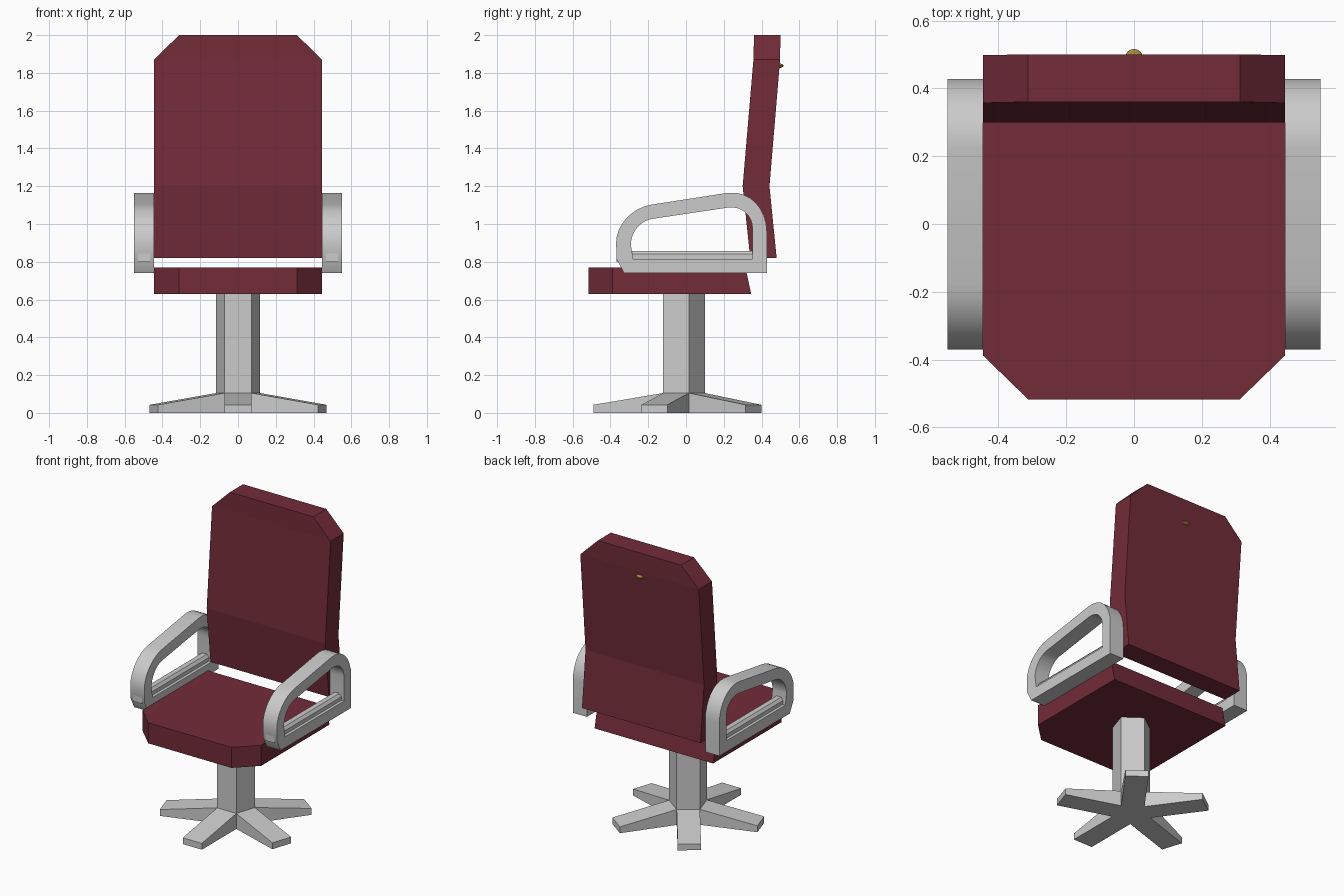
import bpy, bmesh, math

if "Cube" in bpy.data.objects:
    bpy.data.objects.remove(bpy.data.objects["Cube"])


def material(name, rgb):
    m = bpy.data.materials.new(name)
    m.diffuse_color = (*rgb, 1)
    m.use_nodes = True
    m.node_tree.nodes["Principled BSDF"].inputs["Base Color"].default_value = m.diffuse_color
    return m


def finish(name, bm, mat=None, mirror=False, smooth=False):
    bmesh.ops.remove_doubles(bm, verts=bm.verts, dist=1e-5)
    bmesh.ops.recalc_face_normals(bm, faces=bm.faces)
    me = bpy.data.meshes.new(name)
    bm.to_mesh(me)
    bm.free()
    ob = bpy.data.objects.new(name, me)
    bpy.context.collection.objects.link(ob)
    if mat:
        me.materials.append(mat)
    if mirror:
        ob.modifiers.new("Mirror", 'MIRROR')
    if smooth:
        bpy.context.view_layer.objects.active = ob
        ob.select_set(True)
        bpy.ops.object.shade_smooth_by_angle(angle=math.radians(30))
        ob.select_set(False)
    return ob


def loft(bm, rings, closed=False):
    """Skin between rings of points; cap the ends unless closed."""
    rows = [[bm.verts.new(p) for p in r] for r in rings]
    n = len(rows[0])
    pairs = list(zip(rows, rows[1:])) + ([(rows[-1], rows[0])] if closed else [])
    for a, b in pairs:
        for i in range(n):
            j = (i + 1) % n
            bm.faces.new((a[i], a[j], b[j], b[i]))
    if not closed:
        bm.faces.new(rows[0])
        bm.faces.new(rows[-1])


def bend(a, c, b, n=8):
    """Rounded corner from a to b with corner point c."""
    k = 0.55
    h1 = [a[i] + k * (c[i] - a[i]) for i in (0, 1)]
    h2 = [b[i] + k * (c[i] - b[i]) for i in (0, 1)]
    return [tuple((1-t)**3*a[i] + 3*(1-t)**2*t*h1[i] + 3*(1-t)*t*t*h2[i] + t**3*b[i]
                  for i in (0, 1)) for t in (s / n for s in range(n + 1))]


red = material("red_fabric", (0.17, 0.025, 0.04))
gold = material("gold", (0.35, 0.24, 0.05))

# Backrest: half width, front y, back y, z
bm = bmesh.new()
loft(bm, [[(-w, f, z), (w, f, z), (w, b, z), (-w, b, z)] for w, f, b, z in (
    (.445, .34, .48, .82), (.445, .30, .442, 1.2), (.445, .357, .498, 1.87), (.312, .36, .5, 2))])
finish("backrest", bm, red)

# Seat cushion: half width, bottom y, top y
bm = bmesh.new()
loft(bm, [[(-w, lo, .63), (w, lo, .63), (w, hi, .77), (-w, hi, .77)] for w, lo, hi in (
    (.312, -.517, -.517), (.445, -.388, -.388), (.445, .345, .315))])
finish("seat", bm, red)

# Armrest loops
outer = ([(-.328, .74), (-.367, .815)] + bend((-.37, .90), (-.37, 1.075), (-.18, 1.103))
         + bend((.222, 1.165), (.428, 1.19), (.428, .958)) + [(.428, .74)])
inner = ([(-.28, .815), (-.28, .815)] + bend((-.292, .89), (-.292, 1.01), (-.18, 1.027))
         + bend((.222, 1.087), (.352, 1.105), (.352, .975)) + [(.352, .815)])
bm = bmesh.new()
loft(bm, [[(.445, *o), (.55, *o), (.55, *i), (.445, *i)] for o, i in zip(outer, inner)], closed=True)
finish("armrest", bm, mirror=True, smooth=True)

# Narrow rounded rail lying inside each armrest loop
rail = [(.465, .80), (.465, .84), (.48, .858), (.515, .858), (.53, .84), (.53, .80)]
bm = bmesh.new()
loft(bm, [[(x, y, z) for x, z in rail] for y in (-.368, .37)])
finish("armrest_rail", bm, mirror=True)

# Five-sided column with a flat face to the front
CY, R = -.022, .122
pent = [(R * math.cos(math.radians(-126 + 72 * i)), CY + R * math.sin(math.radians(-126 + 72 * i)))
        for i in range(5)]
bm = bmesh.new()
loft(bm, [[(x, y, z) for x, y in pent] for z in (0, .63)])
finish("column", bm)

# Five tapering feet, one from each column face
for k in range(5):
    a = math.radians(-90 + 72 * k)
    c, s = math.cos(a), math.sin(a)
    hw, r0, r1 = R * math.sin(math.radians(36)), R * math.cos(math.radians(36)), .468
    bm = bmesh.new()
    loft(bm, [[(r * c - w * s, CY + r * s + w * c, z)
               for w, z in ((-hw, 0), (hw, 0), (hw, top), (-hw, top))]
              for r, top in ((r0, .105), (r1, .043))])
    finish(f"foot_{k + 1}", bm)

# Small gold stud on the back
bm = bmesh.new()
bmesh.ops.create_uvsphere(bm, u_segments=16, v_segments=8, radius=1)
for v in bm.verts:
    v.co = (v.co.x * .026, .492 + v.co.y * .024, 1.838 + v.co.z * .012)
finish("back_stud", bm, gold, smooth=True)
